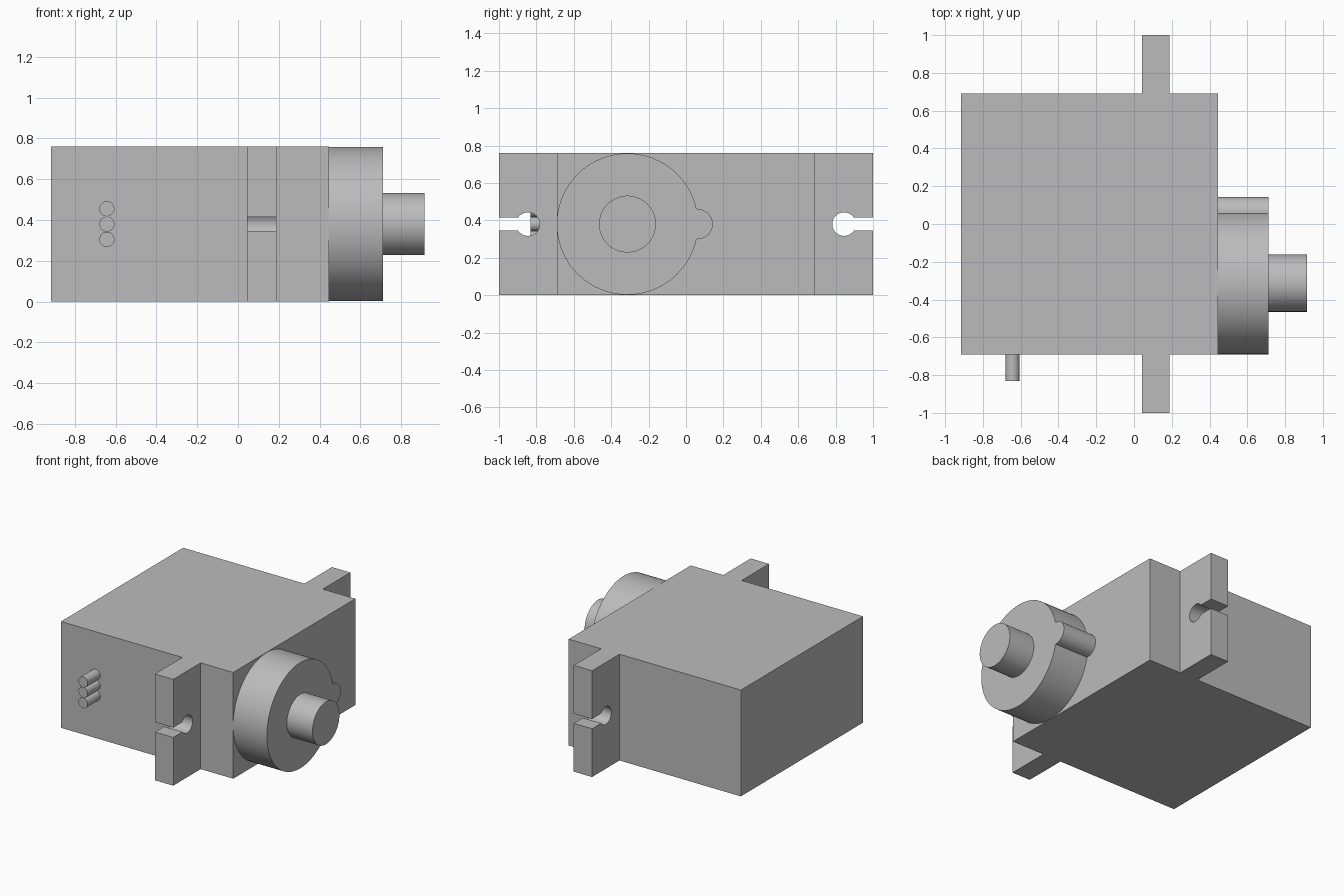
import bpy, bmesh
from math import sin, cos, pi, acos, asin, atan2, sqrt, radians
from mathutils import Vector

cube = bpy.data.objects.get("Cube")
if cube:
    bpy.data.objects.remove(cube, do_unlink=True)

# One grey plastic for the whole servo
grey = bpy.data.materials.new("grey plastic")
grey.use_nodes = True
colour = (0.5, 0.5, 0.5, 1)
grey.diffuse_color = colour
grey.node_tree.nodes["Principled BSDF"].inputs["Base Color"].default_value = colour

MID = 0.38      # height of the centre line
TOP = 0.76
FACE = 0.445    # body face that carries the gear housing
SIDE = 0.69     # half width of the body


def arc(u, v, r, start, end, steps):
    """Points on an arc, both ends included."""
    angles = [start + (end - start) * i / steps for i in range(steps + 1)]
    return [(u + r * cos(a), v + r * sin(a)) for a in angles]


def circle(u, v, r, steps=64):
    return arc(u, v, r, 0, 2 * pi, steps)[:-1]


def extrude(name, outline, axis, low, high):
    """Extrude a 2D outline along x (outline is y, z) or y (outline is x, z)."""
    def place(p, t):
        return Vector((t, p[0], p[1])) if axis == "x" else Vector((p[0], t, p[1]))
    bm = bmesh.new()
    a = [bm.verts.new(place(p, low)) for p in outline]
    b = [bm.verts.new(place(p, high)) for p in outline]
    bm.faces.new(a)
    bm.faces.new(b)
    n = len(a)
    for i in range(n):
        j = (i + 1) % n
        bm.faces.new((a[i], a[j], b[j], b[i]))
    bmesh.ops.recalc_face_normals(bm, faces=bm.faces[:])
    mesh = bpy.data.meshes.new(name)
    bm.to_mesh(mesh)
    bm.free()
    mesh.materials.append(grey)
    obj = bpy.data.objects.new(name, mesh)
    bpy.context.collection.objects.link(obj)
    bpy.ops.object.select_all(action="DESELECT")
    obj.select_set(True)
    bpy.context.view_layer.objects.active = obj
    bpy.ops.object.shade_smooth_by_angle(angle=radians(30))
    return obj


# Body box
extrude("body", [(-SIDE, 0), (SIDE, 0), (SIDE, TOP), (-SIDE, TOP)], "x", -0.917, FACE)

# Mounting ears with a keyhole slot open at the outer end
hole_r, slot = 0.063, 0.035
gap = asin(slot / hole_r)
keyhole = arc(0.845, MID, hole_r, 2 * pi - gap, gap, 32)
ear = ([(SIDE, 0), (1, 0), (1, MID - slot)] + keyhole
       + [(1, MID + slot), (1, TOP), (SIDE, TOP)])
for name, s in (("front_ear", -1), ("back_ear", 1)):
    extrude(name, [(s * y, z) for y, z in ear], "x", 0.043, 0.188)

# Gear housing: a large disc merged with a small lobe
disc_y, disc_r, lobe_y, lobe_r = -0.313, 0.378, 0.063, 0.08
d = lobe_y - disc_y
a = (d * d + disc_r ** 2 - lobe_r ** 2) / (2 * d)
cut = acos(a / disc_r)
lobe_cut = atan2(sqrt(disc_r ** 2 - a * a), a - d)
housing = (arc(disc_y, MID, disc_r, cut, 2 * pi - cut, 80)
           + arc(lobe_y, MID, lobe_r, -lobe_cut, lobe_cut, 28)[1:-1])
extrude("gear_housing", housing, "x", FACE, 0.712)

# Output shaft
extrude("output_shaft", circle(disc_y, MID, 0.152), "x", 0.712, 0.915)

# Three wires leaving the front face
for i, name in enumerate(("lower_wire", "middle_wire", "upper_wire")):
    extrude(name, circle(-0.643, MID + 0.075 * (i - 1), 0.037, 32), "y", -0.832, -SIDE)
